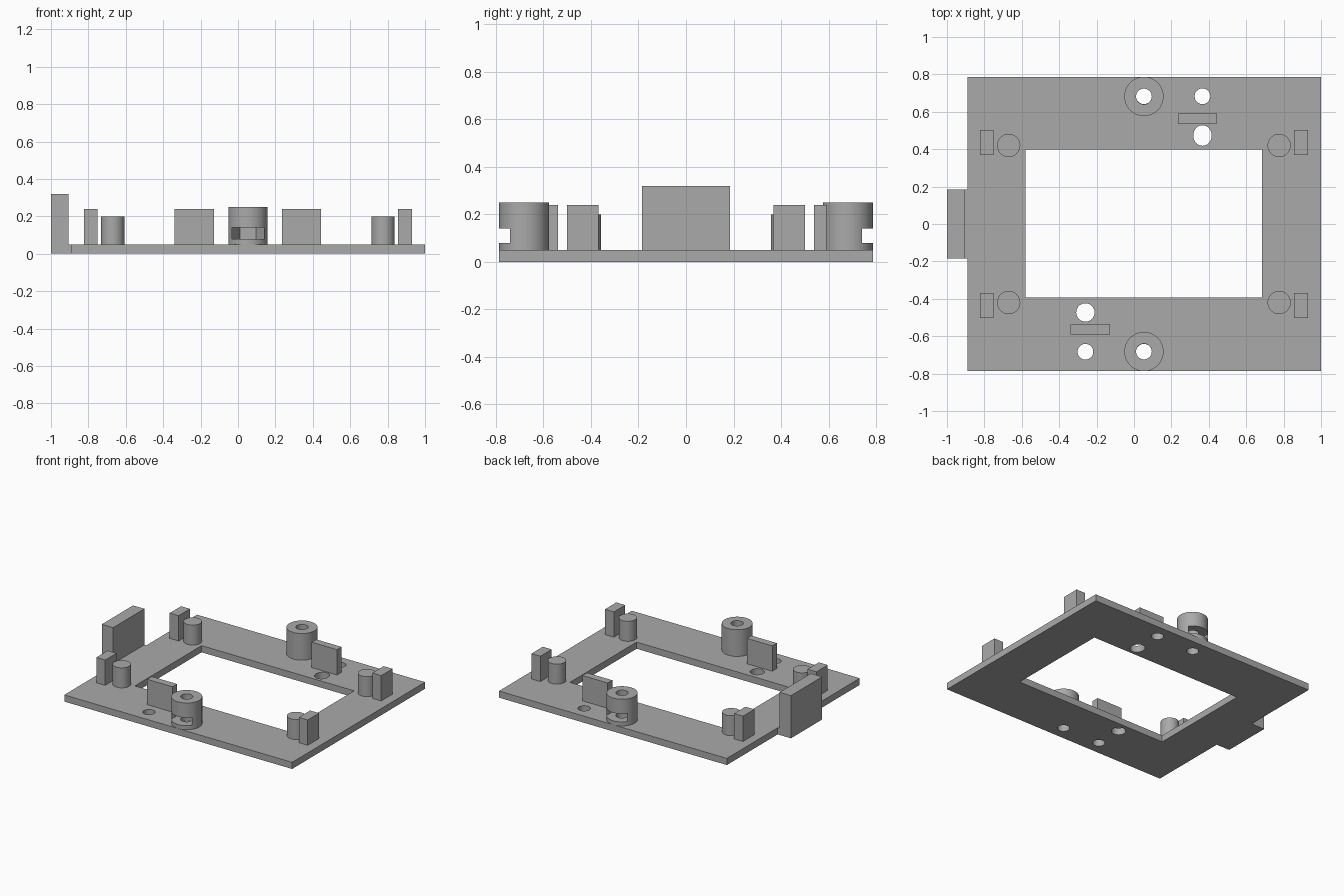
import bpy, bmesh
from math import cos, sin, pi, radians

cube = bpy.data.objects.get("Cube")
if cube:
    bpy.data.objects.remove(cube, do_unlink=True)

grey = bpy.data.materials.new("plain grey")
grey.use_nodes = True
colour = (0.4, 0.4, 0.4, 1)
grey.diffuse_color = colour
grey.node_tree.nodes["Principled BSDF"].inputs["Base Color"].default_value = colour

T = 0.05      # plate thickness
CX = 0.053    # centre of the plate in x


def prism(name, points, z0, z1):
    """Extrude a flat outline from z0 up to z1."""
    bm = bmesh.new()
    face = bm.faces.new([bm.verts.new((x, y, z0)) for x, y in points])
    new = bmesh.ops.extrude_face_region(bm, geom=[face])["geom"]
    top = [v for v in new if isinstance(v, bmesh.types.BMVert)]
    bmesh.ops.translate(bm, verts=top, vec=(0, 0, z1 - z0))
    bmesh.ops.recalc_face_normals(bm, faces=bm.faces)
    mesh = bpy.data.meshes.new(name)
    bm.to_mesh(mesh)
    bm.free()
    mesh.materials.append(grey)
    ob = bpy.data.objects.new(name, mesh)
    bpy.context.collection.objects.link(ob)
    return ob


def box(name, x0, x1, y0, y1, z0, z1):
    return prism(name, [(x0, y0), (x1, y0), (x1, y1), (x0, y1)], z0, z1)


def cylinder(name, x, y, r, z0, z1, stretch=1.0, n=48):
    ring = [(x + r * cos(2 * pi * i / n), y + stretch * r * sin(2 * pi * i / n))
            for i in range(n)]
    return prism(name, ring, z0, z1)


def activate(ob):
    bpy.ops.object.select_all(action='DESELECT')
    ob.select_set(True)
    bpy.context.view_layer.objects.active = ob


def cut(ob, cutters):
    activate(ob)
    for c in cutters:
        mod = ob.modifiers.new("cut", 'BOOLEAN')
        mod.operation = 'DIFFERENCE'
        mod.solver = 'EXACT'
        mod.object = c
        bpy.ops.object.modifier_apply(modifier=mod.name)
        bpy.data.objects.remove(c, do_unlink=True)


def smooth(ob):
    activate(ob)
    bpy.ops.object.shade_smooth_by_angle(angle=radians(30))


# Base plate with window and screw holes
plate = box("base_plate", -0.89, 1, -0.787, 0.787, 0, T)
cutters = [box("window", -0.58, 0.685, -0.393, 0.397, -0.1, 0.2)]
for s in (1, -1):
    for dx, y, r, stretch in ((0, 0.683, 0.042, 1), (0.313, 0.683, 0.042, 1),
                              (0.313, 0.473, 0.049, 1.12 if s > 0 else 1)):
        cutters.append(cylinder("hole", CX + s * dx, s * y, r, -0.1, 0.2, stretch))
cut(plate, cutters)
smooth(plate)

# Screw bosses with a hexagonal nut slot open to the outside
for s, side in ((-1, "front"), (1, "back")):
    y = s * 0.682
    boss = cylinder(side + "_boss", CX, y, 0.105, T, 0.25)
    R = 0.086
    slot = [(CX + R * cos(a * pi / 3), y - s * R * sin(a * pi / 3)) for a in range(4)]
    slot += [(CX - R, y + s * 0.2), (CX + R, y + s * 0.2)]
    cut(boss, [cylinder("bore", CX, y, 0.042, 0, 0.3),
               prism("nut_slot", slot, 0.08, 0.14)])
    smooth(boss)

    # Upright fin between the holes
    x = CX + s * 0.287
    box(side + "_fin", x - 0.105, x + 0.105, s * 0.565 - 0.027, s * 0.565 + 0.027, T, 0.24)

    # Corner posts and stop blocks
    for m, end in ((-1, "right"), (1, "left")):
        smooth(cylinder(f"{side}_{end}_post", CX + m * 0.723, s * 0.42, 0.062, T, 0.2))
        bx = CX + m * 0.84
        box(f"{side}_{end}_block", bx - 0.037, bx + 0.037,
            s * 0.435 - 0.067, s * 0.435 + 0.067, T, 0.24)

# End tab with its short bridge to the plate
prof = box("end_tab", -1, -0.906, -0.185, 0.185, 0, 0.32)
box("tab_bridge", -0.906, -0.89, -0.185, 0.185, 0, T)
